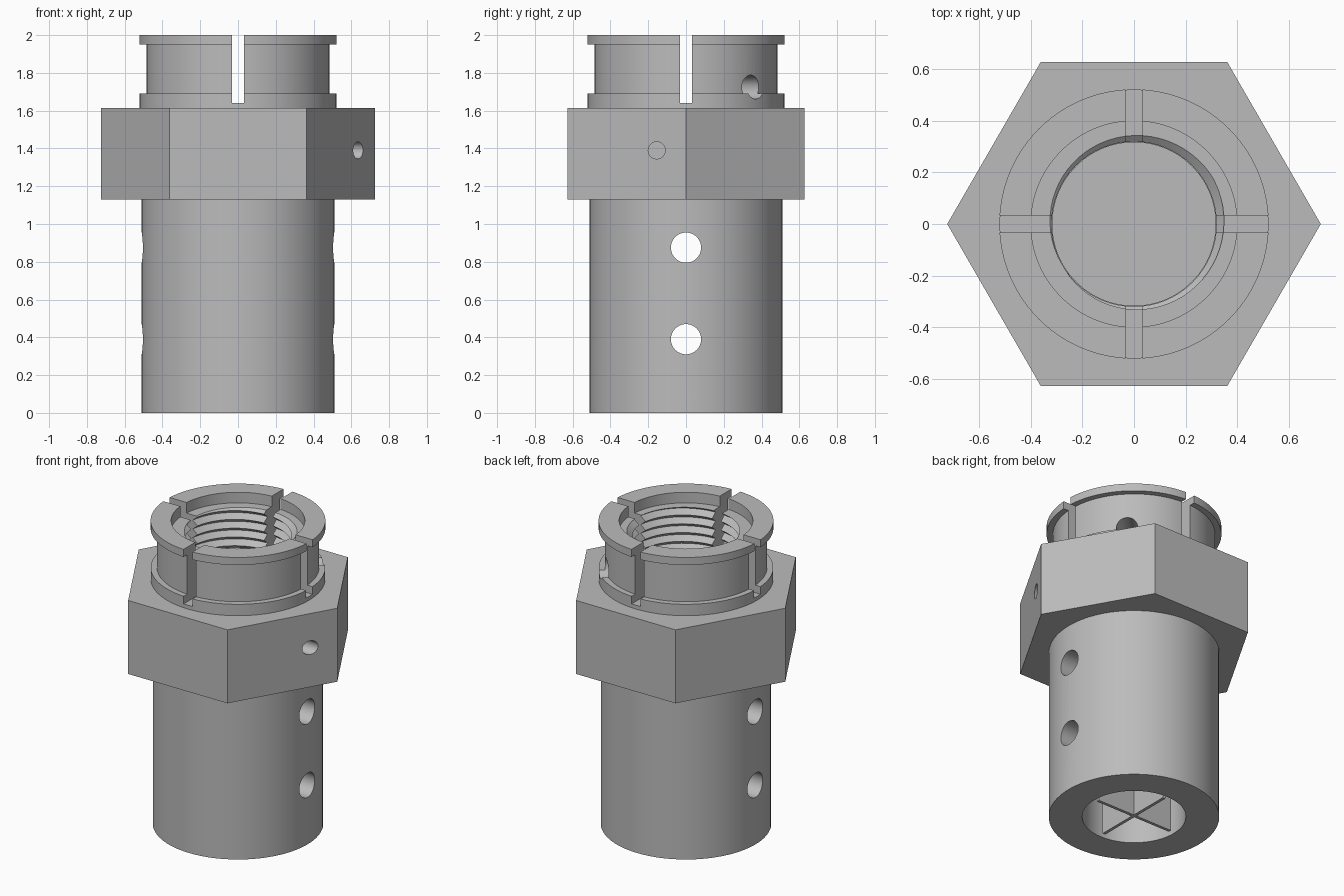
import bpy, bmesh
from math import sin, cos, pi, radians
from mathutils import Matrix, Vector

old = bpy.data.objects.get("Cube")
if old:
    bpy.data.objects.remove(old, do_unlink=True)

steel = bpy.data.materials.new("plain grey steel")
steel.use_nodes = True
GREY = (0.5, 0.5, 0.5, 1)
steel.diffuse_color = GREY
steel.node_tree.nodes["Principled BSDF"].inputs["Base Color"].default_value = GREY


def finish(bm, name):
    bmesh.ops.recalc_face_normals(bm, faces=bm.faces)
    mesh = bpy.data.meshes.new(name)
    bm.to_mesh(mesh)
    bm.free()
    obj = bpy.data.objects.new(name, mesh)
    bpy.context.collection.objects.link(obj)
    mesh.materials.append(steel)
    return obj


def lathe(name, profile, sides=96):
    """Solid of revolution from (radius, height) points that start and end off the axis."""
    bm = bmesh.new()
    rings = [[bm.verts.new((r * cos(2 * pi * i / sides), r * sin(2 * pi * i / sides), z))
              for i in range(sides)] for r, z in profile]
    for low, high in zip(rings, rings[1:]):
        for i in range(sides):
            j = (i + 1) % sides
            bm.faces.new((low[i], low[j], high[j], high[i]))
    bm.faces.new(rings[0])
    bm.faces.new(rings[-1])
    return finish(bm, name)


def rod(name, start, end, radius, sides=48):
    """Cylinder running from one point to another."""
    start, end = Vector(start), Vector(end)
    axis = end - start
    bm = bmesh.new()
    turn = axis.to_track_quat('Z', 'Y').to_matrix().to_4x4()
    bmesh.ops.create_cone(bm, cap_ends=True, segments=sides, radius1=radius, radius2=radius,
                          depth=axis.length, matrix=Matrix.Translation((start + end) / 2) @ turn)
    return finish(bm, name)


def box(name, size, centre):
    bm = bmesh.new()
    bmesh.ops.create_cube(bm, size=1, matrix=Matrix.Translation(centre) @ Matrix.Diagonal((*size, 1)))
    return finish(bm, name)


def thread_cutter(name, crest, root, bottom, pitch, turns, sides=64):
    """Helical tube with a V thread, closed by a fan at each end."""
    bm = bmesh.new()
    rows = 2 * turns

    def vert(i, k):
        a = 2 * pi * i / sides
        r = root if k % 2 else crest
        return bm.verts.new((r * cos(a), r * sin(a), bottom + pitch * (k / 2 + i / sides)))

    # The first column reaches one pitch higher so the last column can join it
    cols = [[vert(i, k) for k in range(rows + (3 if i == 0 else 1))] for i in range(sides)]
    cols.append(cols[0][2:])
    for a, b in zip(cols, cols[1:]):
        for k in range(rows):
            bm.faces.new((a[k], b[k], b[k + 1], a[k + 1]))
    for k, seam in ((0, cols[0][:3]), (rows, cols[0][rows:])):
        loop = [c[k] for c in cols] + [seam[1]]
        tip = bm.verts.new((0, 0, bottom + pitch * (k / 2 + 0.5)))
        for u, v in zip(loop, loop[1:] + loop[:1]):
            bm.faces.new((u, v, tip))
    return finish(bm, name)


def combine(obj, tools, operation):
    bpy.context.view_layer.objects.active = obj
    for tool in tools:
        mod = obj.modifiers.new("combine", 'BOOLEAN')
        mod.operation, mod.solver, mod.object = operation, 'EXACT', tool
        bpy.ops.object.modifier_apply(modifier=mod.name)


def shade(obj):
    bpy.ops.object.select_all(action='DESELECT')
    obj.select_set(True)
    bpy.context.view_layer.objects.active = obj
    bpy.ops.object.shade_smooth_by_angle(angle=radians(28))


# Round shank, neck, collar and top lip, with the hexagon around the middle
body = lathe("threaded_body", [(0.51, 0), (0.51, 1.4), (0.522, 1.4), (0.522, 1.69),
                               (0.485, 1.69), (0.485, 1.95), (0.523, 1.95), (0.523, 2)])
hexagon = rod("hexagon", (0, 0, 1.13), (0, 0, 1.615), 0.725, 6)
hexagon.data.transform(Matrix.Rotation(radians(30), 4, 'Z'))
if max(v.co.x for v in hexagon.data.vertices) < 0.7:
    hexagon.data.transform(Matrix.Rotation(radians(30), 4, 'Z'))
combine(body, [hexagon], 'UNION')

# Cross pins through the shank, shared by the body and the vanes
pins = [rod("pin_hole", (-1, 0, z), (1, 0, z), 0.08) for z in (0.39, 0.875)]

# Bores, thread, slots and small holes
cutters = pins + [
    rod("lower_bore", (0, 0, -0.1), (0, 0, 1), 0.31, 96),
    rod("upper_bore", (0, 0, 1.08), (0, 0, 2.1), 0.317, 96),
    rod("counterbore", (0, 0, 1.93), (0, 0, 2.2), 0.4, 96),
    thread_cutter("thread", 0.32, 0.355, 1.2, 0.058, 14),
    rod("side_hole", (0.45, -0.155, 1.39), (0.8, -0.155, 1.39), 0.045),
    rod("neck_hole", (0.2, 0.2, 1.725), (0.5, 0.5, 1.725), 0.063),
    box("slot_x", (1.3, 0.065, 0.5), (0, 0, 1.89)),
    box("slot_y", (0.065, 1.3, 0.5), (0, 0, 1.89)),
]
combine(body, cutters, 'DIFFERENCE')
shade(body)

# Thin crossed vanes inside the lower bore
vanes = box("crossed_vanes", (0.56, 0.02, 1), (0, 0, 0.505))
cross = box("second_vane", (0.02, 0.56, 1), (0, 0, 0.505))
combine(vanes, [cross], 'UNION')
combine(vanes, pins, 'DIFFERENCE')
shade(vanes)

for tool in cutters + [hexagon, cross]:
    bpy.data.objects.remove(tool, do_unlink=True)
